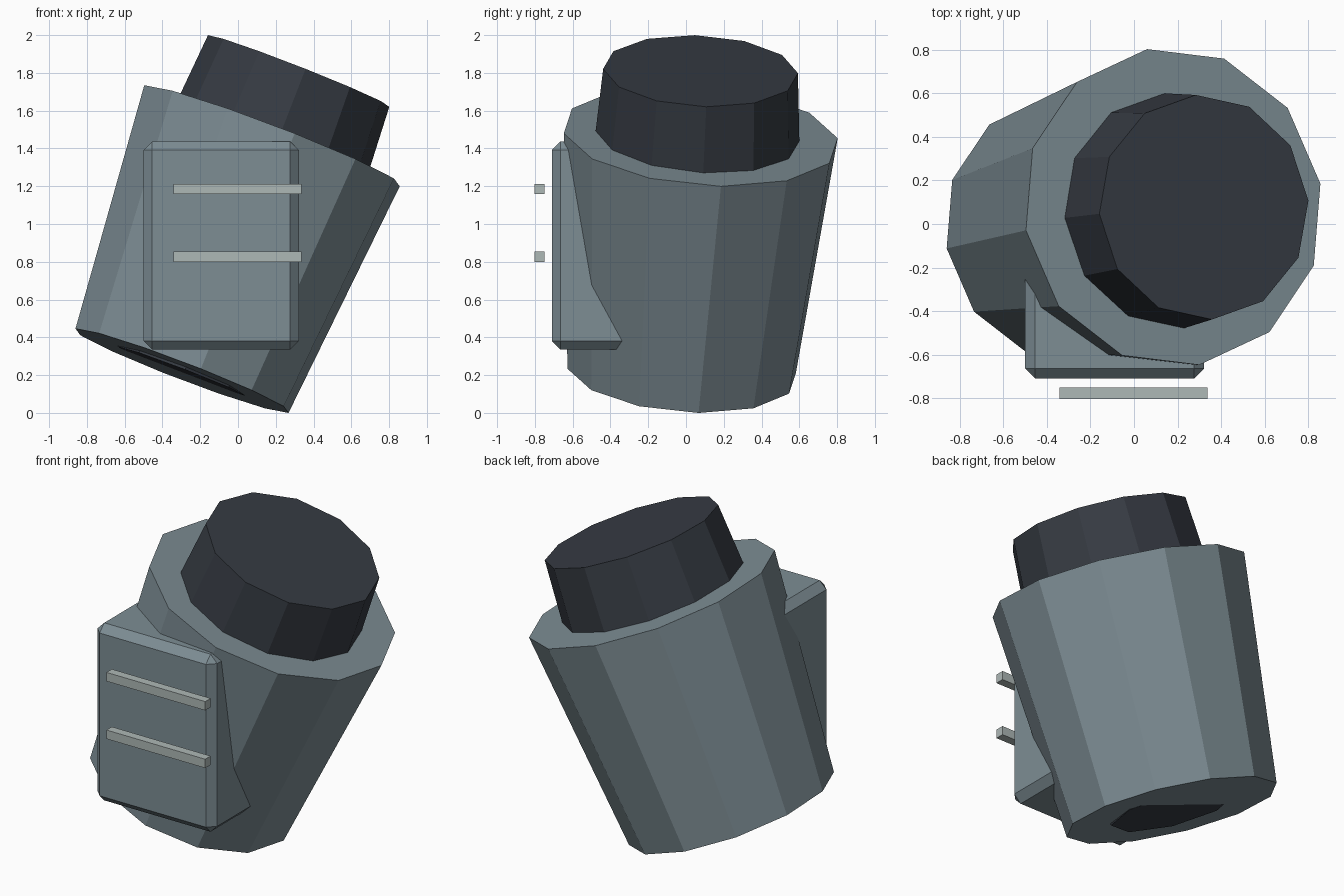
import bpy, bmesh, math
from mathutils import Vector

if "Cube" in bpy.data.objects:
    bpy.data.objects.remove(bpy.data.objects["Cube"])


def material(name, srgb):
    lin = [((c / 255 + 0.055) / 1.055) ** 2.4 for c in srgb]
    m = bpy.data.materials.new(name)
    m.diffuse_color = (*lin, 1)
    m.use_nodes = True
    m.node_tree.nodes["Principled BSDF"].inputs["Base Color"].default_value = m.diffuse_color
    return m


GREY = material("blue_grey", (125, 141, 148))
DARK = material("charcoal", (54, 59, 67))
PALE = material("pale_grey", (174, 184, 182))


def finish(bm, name, mat):
    bmesh.ops.recalc_face_normals(bm, faces=bm.faces)
    me = bpy.data.meshes.new(name)
    bm.to_mesh(me)
    bm.free()
    me.materials.append(mat)
    ob = bpy.data.objects.new(name, me)
    bpy.context.collection.objects.link(ob)
    return ob


def tilted_cone(name, mat, top, normal, length, r_top, r_base, corner, sides=12):
    """Flat-sided cone hanging down from top along its axis; corner aims one vertex."""
    n = Vector(normal).normalized()
    u = Vector(corner)
    u = (u - n * u.dot(n)).normalized()
    v = n.cross(u)
    bm = bmesh.new()
    rings = []
    for centre, r in ((Vector(top), r_top), (Vector(top) - n * length, r_base)):
        ring = []
        for i in range(sides):
            a = math.tau * i / sides
            ring.append(bm.verts.new(centre + r * (math.cos(a) * u + math.sin(a) * v)))
        bm.faces.new(ring)
        rings.append(ring)
    for i in range(sides):
        j = (i + 1) % sides
        bm.faces.new((rings[0][i], rings[0][j], rings[1][j], rings[1][i]))
    return finish(bm, name, mat)


def box(name, mat, lo, hi, bevel=0):
    bm = bmesh.new()
    bmesh.ops.create_cube(bm, size=1)
    for vert in bm.verts:
        vert.co = [(l + h) / 2 + c * (h - l) for l, h, c in zip(lo, hi, vert.co)]
    if bevel:
        bmesh.ops.bevel(bm, geom=bm.edges[:], offset=bevel, segments=1,
                        affect='EDGES', profile=0.5)
    return finish(bm, name, mat)


# Leaning tapered body
tilted_cone("body", GREY, (0.18, 0.078, 1.467), (0.383, 0.081, 1), 1.336,
            0.735, 0.613, (0.675, 0.107, -0.267))

# Dark cap, sunk into the top of the body
tilted_cone("cap", DARK, (0.321, 0.077, 1.81), (0.392, 0.05, 1), 0.5,
            0.517, 0.55, (0.478, 0.03, -0.19))

# Dark core that just breaks through the underside
tilted_cone("base_core", DARK, (-0.23, -0.01, 0.41), (0.383, 0.045, 1), 0.202,
            0.36, 0.36, (0.366, 0.02, -0.14), 8)

# Front panel box with chamfered edges
box("front_box", GREY, (-0.5, -0.71, 0.335), (0.322, -0.1, 1.438), 0.046)

# Two floating bars before the panel
for i, z in enumerate((0.8, 1.158)):
    box(f"bar_{i + 1}", PALE, (-0.342, -0.803, z), (0.337, -0.75, z + 0.055))
